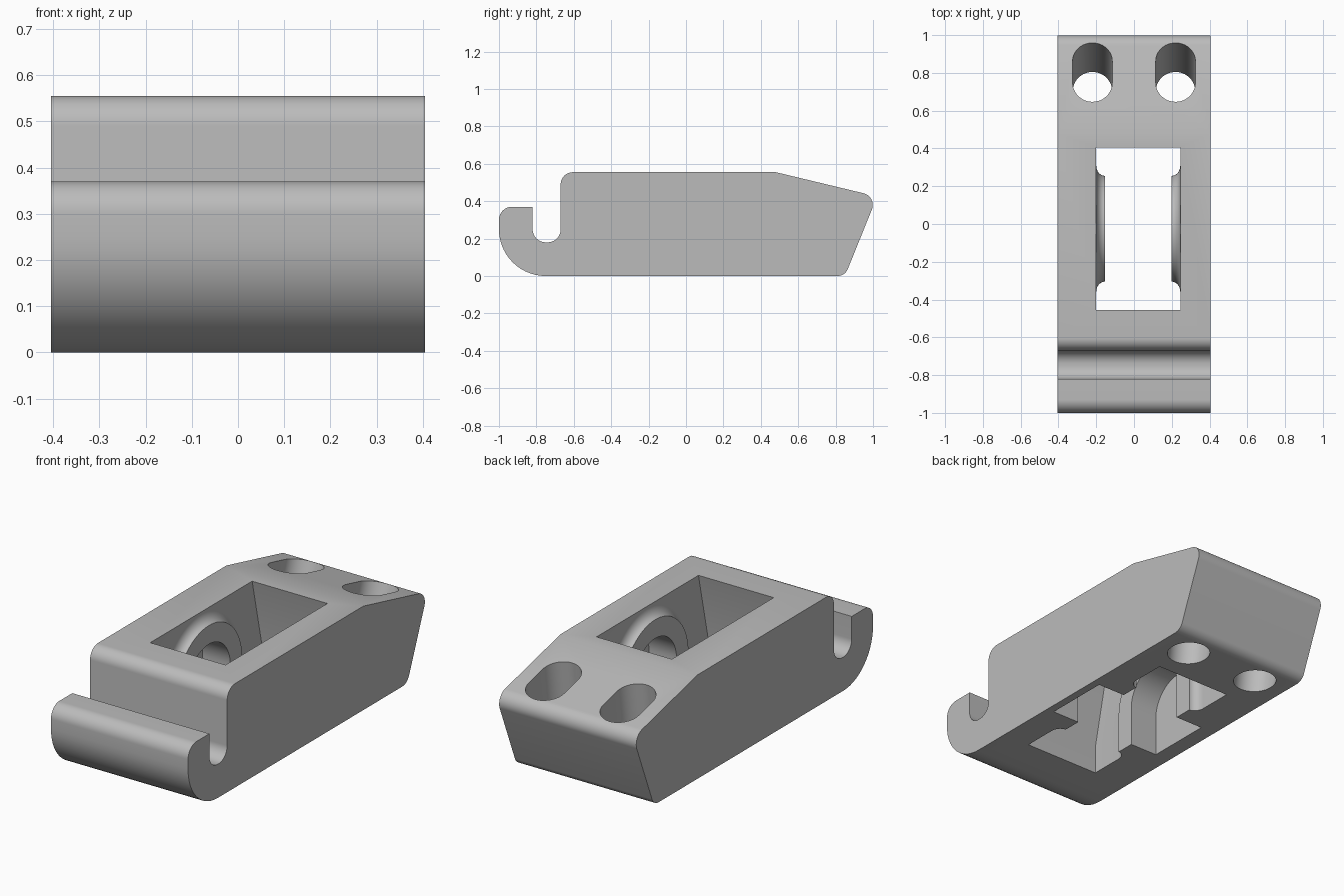
import bpy, bmesh, math
from mathutils import Vector

cube = bpy.data.objects.get("Cube")
if cube:
    bpy.data.objects.remove(cube, do_unlink=True)

HALF_W = 0.405                    # half width of the block
WALL_R, WALL_L = -0.2, 0.245      # side walls of the window
MID_Y, MID_Z = -0.025, 0.215      # axle centre

grey = bpy.data.materials.new("plain grey")
grey.use_nodes = True
grey.diffuse_color = (0.5, 0.5, 0.5, 1)
grey.node_tree.nodes["Principled BSDF"].inputs["Base Color"].default_value = (0.5, 0.5, 0.5, 1)


def rounded(corners, steps=14):
    """Closed outline from (y, z, radius) corners, each replaced by an arc."""
    out = []
    for i, (y, z, r) in enumerate(corners):
        p = Vector((y, z))
        if r == 0:
            out.append(p)
            continue
        a = (Vector(corners[i - 1][:2]) - p).normalized()
        b = (Vector(corners[(i + 1) % len(corners)][:2]) - p).normalized()
        half = math.acos(a.dot(b)) / 2
        centre = p + (a + b).normalized() * (r / math.sin(half))
        start = p + a * (r / math.tan(half)) - centre
        end = p + b * (r / math.tan(half)) - centre
        sweep = math.atan2(start.x * end.y - start.y * end.x, start.dot(end))
        for k in range(steps + 1):
            t = sweep * k / steps
            c, s = math.cos(t), math.sin(t)
            out.append(centre + Vector((start.x * c - start.y * s, start.x * s + start.y * c)))
    return out


def arch(radius, bottom=-0.2, steps=40):
    """Upside-down U in the y-z plane around the axle."""
    arc = [Vector((MID_Y + radius * math.cos(math.pi * k / steps),
                   MID_Z + radius * math.sin(math.pi * k / steps))) for k in range(steps + 1)]
    return arc + [Vector((MID_Y - radius, bottom)), Vector((MID_Y + radius, bottom))]


def loft(name, rings):
    """Solid through a list of matching 3D rings, with faces turned outward."""
    bm = bmesh.new()
    loops = [[bm.verts.new(p) for p in ring] for ring in rings]
    n = len(loops[0])
    for lo, hi in zip(loops, loops[1:]):
        for i in range(n):
            j = (i + 1) % n
            bm.faces.new((lo[i], lo[j], hi[j], hi[i]))
    bm.faces.new(loops[0][::-1])
    bm.faces.new(loops[-1])
    bm.normal_update()
    if bm.calc_volume(signed=True) < 0:
        bmesh.ops.reverse_faces(bm, faces=bm.faces[:])
    mesh = bpy.data.meshes.new(name)
    bm.to_mesh(mesh)
    bm.free()
    mesh.materials.append(grey)
    obj = bpy.data.objects.new(name, mesh)
    bpy.context.scene.collection.objects.link(obj)
    return obj


def across(outline, x):
    return [(x, p.x, p.y) for p in outline]


def cut(target, cutter):
    """Subtract the cutter, then discard it."""
    cutter.hide_render = True
    mod = target.modifiers.new("cut", 'BOOLEAN')
    mod.operation, mod.solver, mod.object = 'DIFFERENCE', 'EXACT', cutter
    bpy.context.view_layer.update()
    depsgraph = bpy.context.evaluated_depsgraph_get()
    result = bpy.data.meshes.new_from_object(target.evaluated_get(depsgraph))
    target.modifiers.remove(mod)
    target.data = result
    bpy.data.objects.remove(cutter, do_unlink=True)


# Block with the hooked front end, extruded across x
side = rounded([
    (0.85, 0, 0.06), (1.022, 0.425, 0.065), (0.48, 0.555, 0),
    (-0.67, 0.555, 0.065), (-0.67, 0.18, 0.07), (-0.82, 0.18, 0.07),
    (-0.82, 0.37, 0), (-1, 0.37, 0.07), (-1, 0, 0.25)])
body = loft("hooked_block", [across(side, -HALF_W), across(side, HALF_W)])

# Window with undercut ends
window_side = [Vector(p) for p in (
    (-0.545, -0.1), (-0.545, 0.15), (-0.445, 0.6), (0.395, 0.6), (0.495, 0.15), (0.495, -0.1))]
window = loft("window_cutter", [across(window_side, WALL_R), across(window_side, WALL_L)])

# Arched bosses with a concave flare, left standing on both window walls
FLARE, RAISE, BOSS_R = 0.055, 0.046, 0.28
for wall, inward in ((WALL_R, 1), (WALL_L, -1)):
    rings = [across(arch(BOSS_R + FLARE), wall - inward * 0.03)]
    for k in range(9):
        t = math.pi / 2 * k / 8
        rings.append(across(arch(BOSS_R + FLARE * (1 - math.sin(t))),
                            wall + inward * RAISE * (1 - math.cos(t))))
    cut(window, loft("boss", rings))
cut(body, window)

# Axle channel, open at the bottom
cut(body, loft("axle_cutter", [across(arch(0.18), -0.317), across(arch(0.18), 0.362)]))


# Two slanted holes that lengthen towards the top
def hole_ring(x, z, radius=0.105, half_steps=24):
    ring = []
    for start, y in ((0, 0.7 + 0.35 * z), (math.pi, 0.69 + 0.12 * z)):
        for k in range(half_steps + 1):
            t = start + math.pi * k / half_steps
            ring.append((x + radius * math.cos(t), y + radius * math.sin(t), z))
    return ring


for x in (-0.22, 0.22):
    cut(body, loft("hole_cutter", [hole_ring(x, -0.01), hole_ring(x, 0.65)]))

# Smooth curved parts, crisp edges
bpy.ops.object.select_all(action='DESELECT')
body.select_set(True)
bpy.context.view_layer.objects.active = body
bpy.ops.object.shade_smooth_by_angle(angle=math.radians(25))
